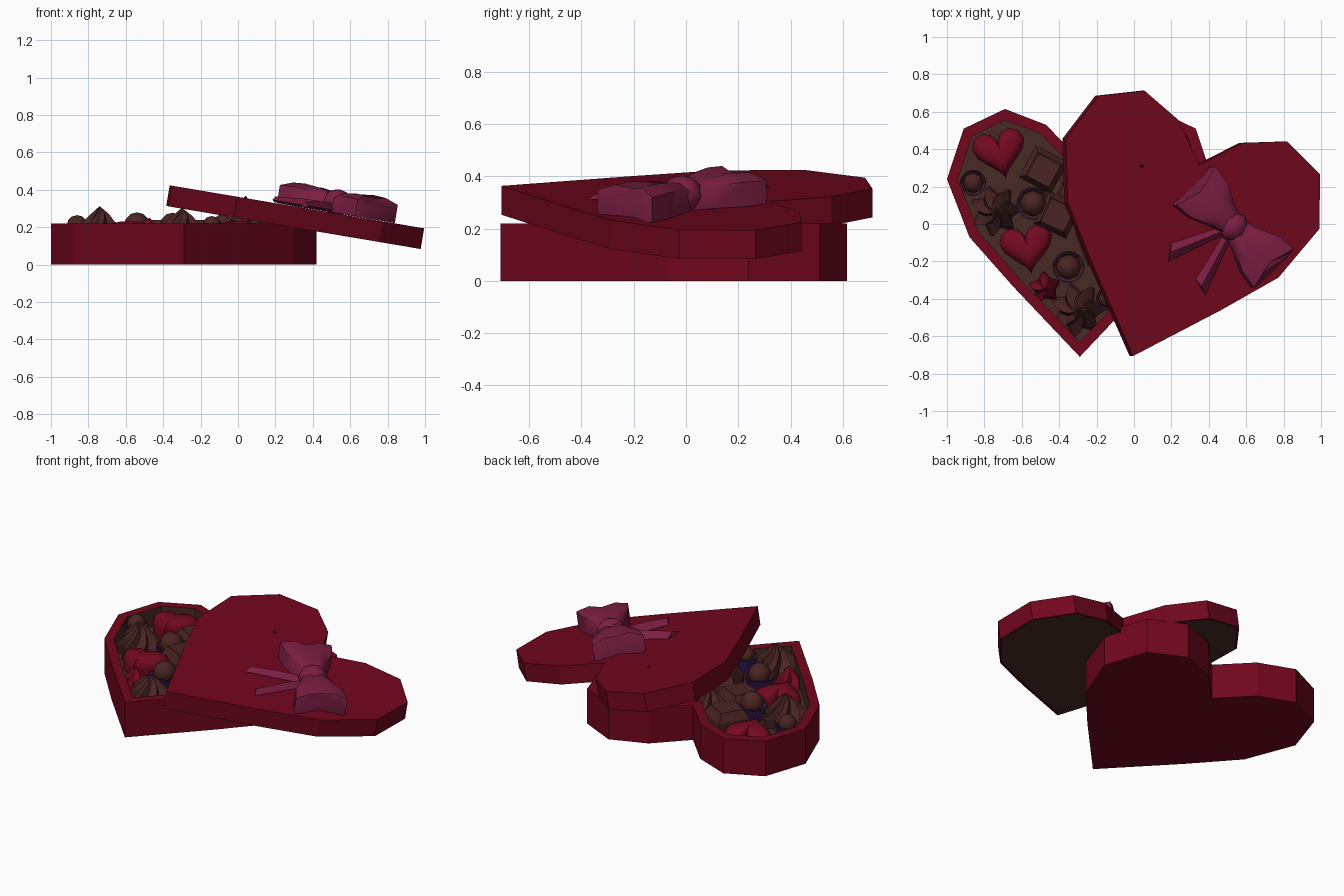
import bpy, bmesh, math
from mathutils import Matrix, Vector

if "Cube" in bpy.data.objects:
    bpy.data.objects.remove(bpy.data.objects["Cube"])

def material(name, rgb):
    m = bpy.data.materials.new(name)
    m.diffuse_color = (*rgb, 1)
    m.use_nodes = True
    m.node_tree.nodes["Principled BSDF"].inputs["Base Color"].default_value = m.diffuse_color
    return m

RED = material("box_red", (0.168, 0.0022, 0.0125))
CANDY = material("candy_red", (0.18, 0.003, 0.015))
CHOC = material("chocolate", (0.068, 0.018, 0.016))
LINER = material("brown_liner", (0.064, 0.024, 0.017))
BOW = material("plum_ribbon", (0.205, 0.013, 0.056))
CUP = material("purple_foil", (0.04, 0.012, 0.1))

def finish(bm, name, mats, matrix=None, smooth=None):
    bmesh.ops.recalc_face_normals(bm, faces=bm.faces)
    me = bpy.data.meshes.new(name)
    bm.to_mesh(me)
    bm.free()
    ob = bpy.data.objects.new(name, me)
    bpy.context.collection.objects.link(ob)
    for m in mats:
        me.materials.append(m)
    if matrix:
        me.transform(matrix)
    if smooth:
        bpy.ops.object.select_all(action='DESELECT')
        ob.select_set(True)
        bpy.context.view_layer.objects.active = ob
        bpy.ops.object.shade_smooth_by_angle(angle=math.radians(smooth))
    return ob

def loft(name, rings, mats, matrix=None, smooth=None, liner_from=99, caps=True):
    """Skin closed rings of points; bands from liner_from on use the second material."""
    bm = bmesh.new()
    vs = [[bm.verts.new(p) for p in r] for r in rings]
    n = len(vs[0])
    for k in range(len(vs) - 1):
        for i in range(n):
            j = (i + 1) % n
            f = bm.faces.new((vs[k][i], vs[k][j], vs[k + 1][j], vs[k + 1][i]))
            f.material_index = 1 if k >= liner_from else 0
    if caps:
        bm.faces.new(vs[0])
        bm.faces.new(vs[-1]).material_index = 1 if liner_from < 99 else 0
    return finish(bm, name, mats, matrix, smooth)

def flat(pts, z):
    return [(x, y, z) for x, y in pts]

def inset(pts, d):
    """Offset a counter-clockwise outline inwards by d."""
    out = []
    n = len(pts)
    for i in range(n):
        p = Vector(pts[i])
        a = (p - Vector(pts[i - 1])).normalized()
        b = (Vector(pts[(i + 1) % n]) - p).normalized()
        na, nb = Vector((-a.y, a.x)), Vector((-b.y, b.x))
        q = p + (na + nb) * d / (1 + na.dot(nb))
        out.append((q.x, q.y))
    return out

# Heart outline, tip at the origin
side = [(0.36, 0.38), (0.59, 0.64), (0.71, 0.95), (0.62, 1.22), (0.40, 1.325), (0.18, 1.24)]
heart = [(0, 0)] + side + [(0, 1.055)] + [(-x, y) for x, y in reversed(side)]

# Box base: hollow tray with brown lining
FLOOR = 0.11
outer = [(x - 0.29, y - 0.71) for x, y in heart]
inner = inset(outer, 0.055)
loft("box_base", [flat(outer, 0), flat(outer, 0.22), flat(inner, 0.22), flat(inner, FLOOR)],
     [RED, LINER], liner_from=2)

# Lid: turned and leaning on the base, brown underside
TILT = Matrix.Translation((0.015, 0, 0.36)) @ Matrix.Rotation(math.radians(9.6), 4, 'Y')
turn = Matrix.Rotation(math.radians(-19.3), 2)
lid = [tuple(turn @ (Vector(p) * 1.026) + Vector((-0.02, -0.706))) for p in heart]
lid_in = inset(lid, 0.01)
loft("lid", [flat(lid, 0), flat(lid, -0.112), flat(lid_in, -0.112), flat(lid_in, -0.106)],
     [RED, LINER], TILT, liner_from=2)

# Bow on the lid
BOW_AT = TILT @ Matrix.Translation((0.515, -0.015, 0))
SECTION = [(-1, 0.02), (-1, 0.75), (-0.5, 0.95), (0.05, 0.9), (0.5, 1.0), (1, 0.8), (1, 0.02), (0, 0.01)]

def bow_ring(along, w, h, notch=0):
    return [(along - notch * (1 - abs(u)), u * w, v * h) for u, v in SECTION]

for name, deg in (("bow_loop_upper", 134), ("bow_loop_lower", -46)):
    rings = [bow_ring(0.01, 0.06, 0.10), bow_ring(0.09, 0.085, 0.12), bow_ring(0.2, 0.135, 0.13),
             bow_ring(0.305, 0.15, 0.125, 0.04), bow_ring(0.315, 0.13, 0.1, 0.05)]
    loft(name, rings, [BOW], BOW_AT @ Matrix.Rotation(math.radians(deg), 4, 'Z'), 60)

for name, deg, length in (("bow_tail_left", 202, 0.36), ("bow_tail_front", 242, 0.36)):
    rings = []
    for t, w, h in ((0.05, 0.02, 0.05), (0.5, 0.03, 0.05), (1, 0.042, 0.035)):
        x = length * t
        rings.append([(x - 0.02 * t, -w, 0.005), (x, 0, h), (x + 0.03 * t, w, 0.015), (x, 0, 0.004)])
    loft(name, rings, [BOW], BOW_AT @ Matrix.Rotation(math.radians(deg), 4, 'Z'), 60)

def ball(name, r, mat, matrix, seg=8, smooth=50):
    bm = bmesh.new()
    bmesh.ops.create_uvsphere(bm, u_segments=seg, v_segments=6, radius=r)
    return finish(bm, name, [mat], matrix, smooth)

ball("bow_knot", 1, BOW, BOW_AT @ Matrix.Translation((0, 0, 0.06))
     @ Matrix.Rotation(math.radians(44), 4, 'Z') @ Matrix.Diagonal((0.085, 0.075, 0.07, 1)))

# Chocolates
def place(x, y, deg=0):
    return Matrix.Translation((x, y, FLOOR)) @ Matrix.Rotation(math.radians(deg), 4, 'Z')

def heart_sweet(i, x, y, deg, s=0.143):
    shape = []
    for k in range(20):
        t = -math.tau * k / 20
        shape.append((s * math.sin(t) ** 3, s / 16 * (13 * math.cos(t) - 5 * math.cos(2 * t)
                      - 2 * math.cos(3 * t) - math.cos(4 * t) + 2)))
    rings = [[(px * f, py * f, z) for px, py in shape]
             for f, z in ((0.97, 0), (1, 0.06), (0.92, 0.09), (0.72, 0.11), (0.4, 0.12))]
    loft(f"heart_sweet_{i}", rings, [CANDY], place(x, y, deg), 60)

def truffle(i, x, y, r):
    ball(f"truffle_{i}", r, CHOC, place(x, y) @ Matrix.Translation((0, 0, 0.1)))
    zig = lambda rad, z, dz: [(rad * math.cos(math.tau * k / 16), rad * math.sin(math.tau * k / 16),
                               z + dz * (k % 2)) for k in range(16)]
    loft(f"foil_cup_{i}", [zig(r * 0.85, 0.002, 0), zig(r * 1.27, 0.085, 0.012), zig(r * 1.17, 0.085, 0.01),
                           zig(r * 0.8, 0.06, 0)], [CUP, CHOC], place(x, y), liner_from=2)

def swirl(i, x, y, r, h, mat=CHOC, arms=7, deg=0):
    rings = []
    for f, z, tw in ((1, 0, 0), (1, 0.3, 0.15), (0.72, 0.55, 0.45), (0.38, 0.8, 0.8), (0.03, 1, 1.1)):
        rings.append([(r * f * (1 if k % 2 == 0 else 0.65) * math.cos(math.pi * k / arms + tw),
                       r * f * (1 if k % 2 == 0 else 0.65) * math.sin(math.pi * k / arms + tw),
                       h * z) for k in range(2 * arms)])
    loft(f"swirl_{i}", rings, [mat], place(x, y, deg))

def square(i, x, y, deg, s=0.097, h=0.13):
    rings = [[(sx * s * f, sy * s * f, h * z) for sx, sy in ((-1, -1), (1, -1), (1, 1), (-1, 1))]
             for f, z in ((1, 0), (1, 0.6), (0.72, 1), (0.6, 0.95))]
    loft(f"square_sweet_{i}", rings, [CHOC], place(x, y, deg))

for i, a in enumerate([(-0.715, 0.375, 13), (-0.57, -0.135, 10), (-0.02, -0.2, -20), (0.17, 0.37, 15)]):
    heart_sweet(i, *a)
for i, a in enumerate([(-0.86, 0.22, 0.055), (-0.54, 0.11, 0.07), (-0.35, -0.23, 0.068),
                       (-0.14, -0.4, 0.05), (-0.08, 0.12, 0.06), (0.28, 0.12, 0.055)]):
    truffle(i, *a)
for i, a in enumerate([(-0.74, 0.07, 0.135, 0.2), (-0.30, -0.46, 0.145, 0.19), (-0.30, 0.22, 0.12, 0.19),
                       (0.04, 0.31, 0.11, 0.256), (0.13, 0.0, 0.12, 0.14)]):
    swirl(i, *a)
swirl(5, -0.475, -0.34, 0.085, 0.14, CANDY, 5, 20)
for i, a in enumerate([(-0.485, 0.29, -28), (-0.41, 0.05, -25), (-0.19, -0.1, 20)]):
    square(i, *a)
